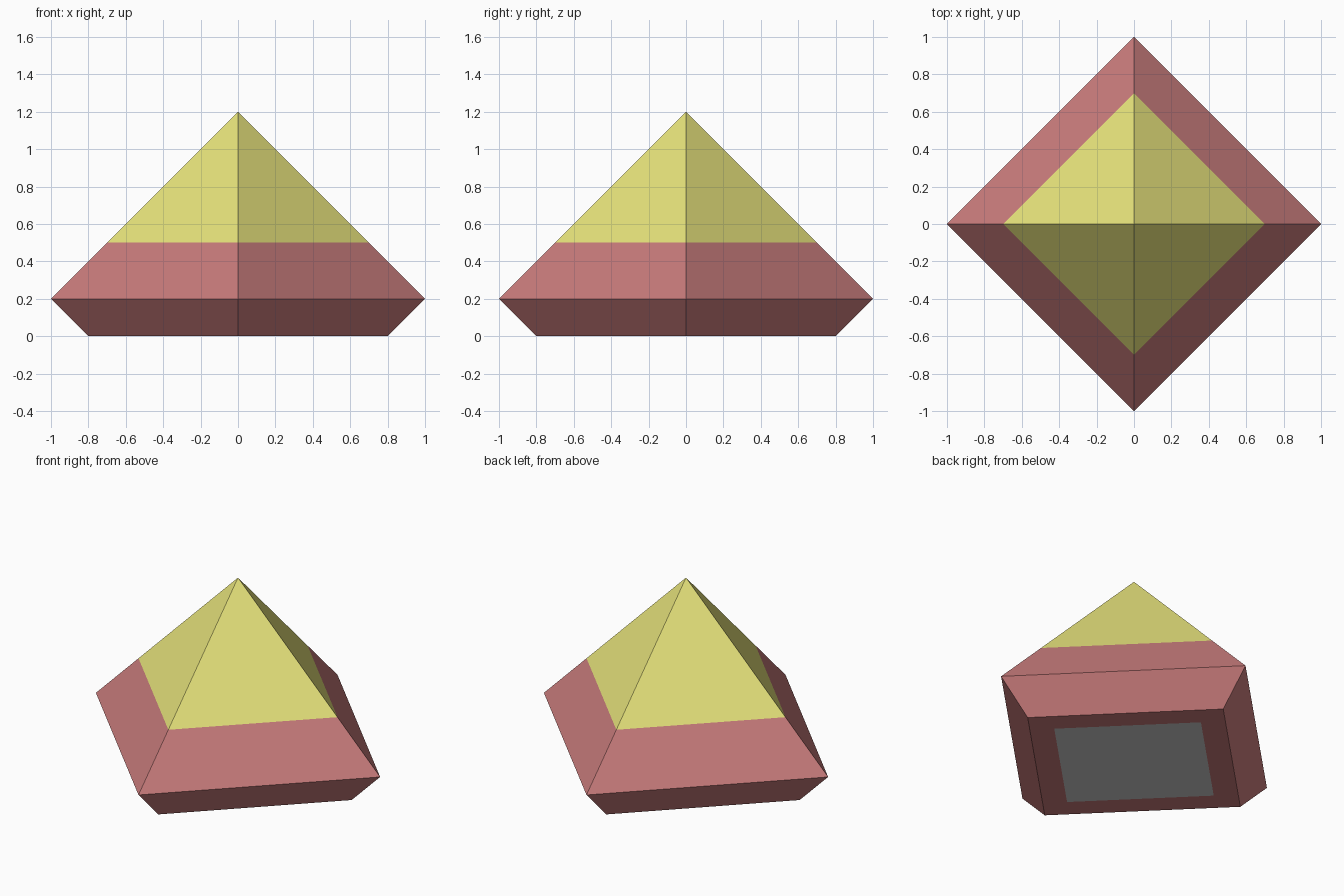
import bpy, bmesh, math

if "Cube" in bpy.data.objects:
    bpy.data.objects.remove(bpy.data.objects["Cube"])


def material(name, rgb):
    mat = bpy.data.materials.new(name)
    mat.diffuse_color = (*rgb, 1)
    mat.use_nodes = True
    mat.node_tree.nodes["Principled BSDF"].inputs["Base Color"].default_value = mat.diffuse_color
    return mat


def four_sided(name, profile, mat=None, cap=False):
    """Sweep a (radius, z) profile round four corners lying on the axes."""
    bm = bmesh.new()
    rings = []
    for r, z in profile:
        if r == 0:
            rings.append([bm.verts.new((0, 0, z))] * 4)
        else:
            rings.append([bm.verts.new((r * math.cos(i * math.pi / 2),
                                        r * math.sin(i * math.pi / 2), z))
                          for i in range(4)])
    for a, b in zip(rings, rings[1:]):
        for i in range(4):
            j = (i + 1) % 4
            corners = dict.fromkeys((a[i], a[j], b[j], b[i]))
            bm.faces.new(list(corners))
    if cap:
        bm.faces.new(rings[0][::-1])
    mesh = bpy.data.meshes.new(name)
    bm.to_mesh(mesh)
    bm.free()
    if mat:
        mesh.materials.append(mat)
    obj = bpy.data.objects.new(name, mesh)
    bpy.context.collection.objects.link(obj)
    return obj


red = material("dull_red", (0.58, 0.2, 0.2))
yellow = material("dull_yellow", (0.8, 0.77, 0.2))

# Red base: underside border, flared foot and lower slope
four_sided("base", [(0.6, 0), (0.8, 0), (1.0, 0.2), (0.7, 0.5)], red)

# Yellow pyramid tip, continuing the slope
four_sided("tip", [(0.7, 0.5), (0, 1.2)], yellow)

# Grey square flush with the underside
four_sided("bottom_plate", [(0.6, 0)], cap=True)
